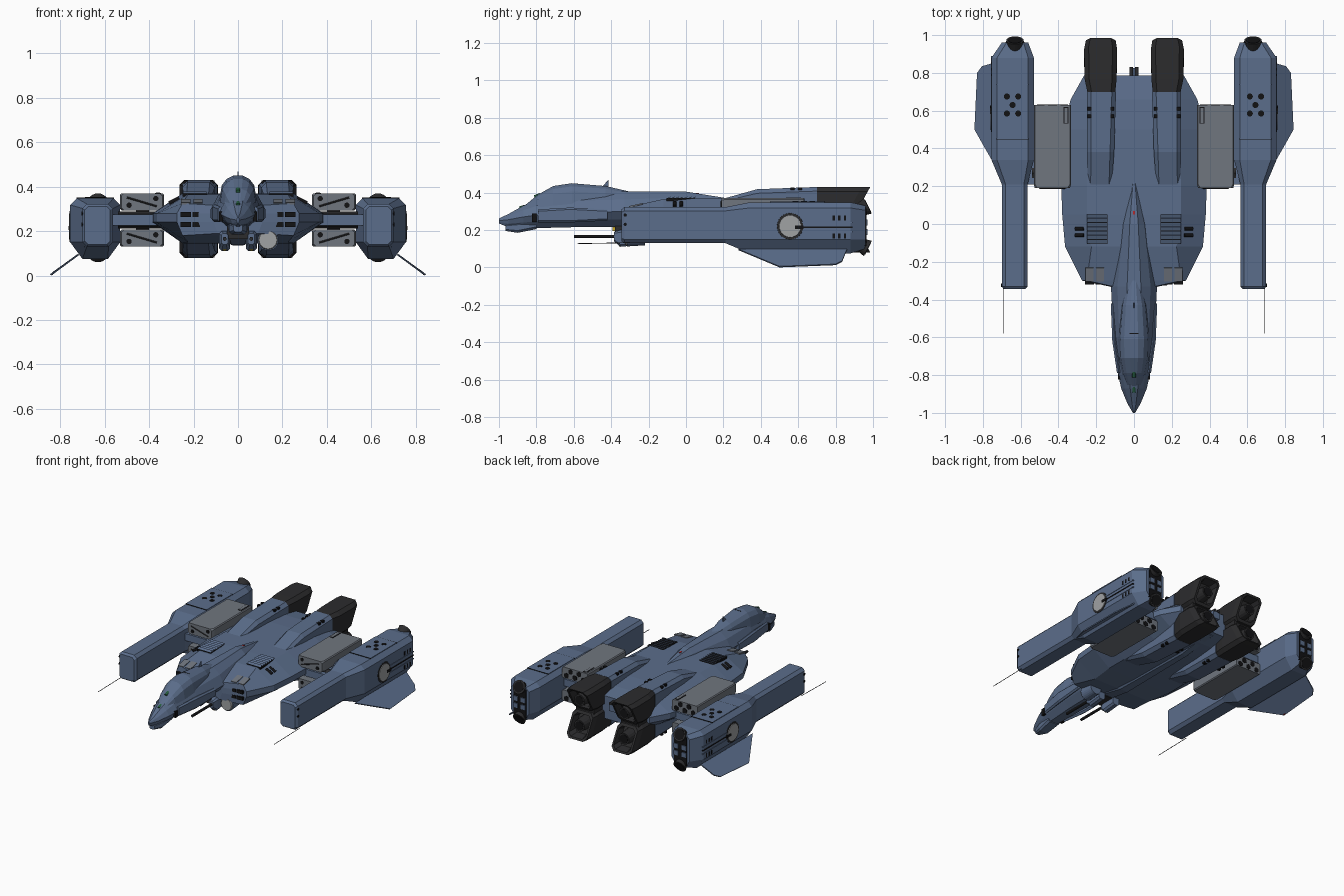
import bpy
import bmesh
from mathutils import Vector, Matrix

default_cube = bpy.data.objects.get("Cube")
if default_cube:
    bpy.data.objects.remove(default_cube)


def material(name, red, green, blue):
    mat = bpy.data.materials.new(name)
    mat.use_nodes = True
    color = (red, green, blue, 1)
    mat.diffuse_color = color
    mat.node_tree.nodes["Principled BSDF"].inputs["Base Color"].default_value = color
    return mat


HULL = material("hull_blue", .105, .155, .26)
GREY = material("panel_grey", .16, .18, .21)
PALE = material("pale_grey", .35, .36, .37)
DARK = material("engine_black", .025, .025, .027)
BLACK = material("recess_black", .006, .006, .007)
YELLOW = material("marker_yellow", .6, .4, .02)
GREEN = material("sensor_green", .02, .12, .05)
RED = material("marker_red", .5, .02, .02)


def finish(name, bm, mat, mirror=True):
    """Turn a bmesh into an object, mirrored to both sides by default."""
    bmesh.ops.recalc_face_normals(bm, faces=bm.faces)
    mesh = bpy.data.meshes.new(name)
    bm.to_mesh(mesh)
    bm.free()
    mesh.materials.append(mat)
    obj = bpy.data.objects.new(name, mesh)
    bpy.context.collection.objects.link(obj)
    if mirror:
        obj.modifiers.new("both_sides", 'MIRROR')
    return obj


def loft(name, rings, mat, mirror=True):
    """Skin a closed solid through matching rings of points."""
    bm = bmesh.new()
    loops = [[bm.verts.new(p) for p in ring] for ring in rings]
    for a, b in zip(loops, loops[1:]):
        for i in range(len(a)):
            j = (i + 1) % len(a)
            bm.faces.new((a[i], a[j], b[j], b[i]))
    bm.faces.new(loops[0])
    bm.faces.new(loops[-1])
    return finish(name, bm, mat, mirror)


def octagon(y, x0, x1, z0, z1, c, low=None):
    """Chamfered rectangle; low gives the lower chamfer its own width and height."""
    lx, lz = low or (c, c)
    return [(x0 + lx, y, z0), (x1 - lx, y, z0), (x1, y, z0 + lz), (x1, y, z1 - c),
            (x1 - c, y, z1), (x0 + c, y, z1), (x0, y, z1 - c), (x0, y, z0 + lz)]


def symmetric(y, half):
    """Full ring from the right half of a cross-section."""
    return [(x, y, z) for x, z in half] + [(-x, y, z) for x, z in reversed(half)]


def box(name, center, size, mat, mirror=True, tilt=0):
    bm = bmesh.new()
    xf = (Matrix.Translation(center) @ Matrix.Rotation(tilt, 4, 'X')
          @ Matrix.Diagonal((*size, 1)))
    bmesh.ops.create_cube(bm, size=1, matrix=xf)
    return finish(name, bm, mat, mirror)


def tube(name, start, end, r0, r1, mat, mirror=True, sides=16):
    start, end = Vector(start), Vector(end)
    axis = end - start
    xf = (Matrix.Translation((start + end) / 2)
          @ axis.to_track_quat('Z', 'Y').to_matrix().to_4x4())
    bm = bmesh.new()
    bmesh.ops.create_cone(bm, cap_ends=True, segments=sides, radius1=r0,
                          radius2=r1, depth=axis.length, matrix=xf)
    return finish(name, bm, mat, mirror)


# Long nose and tapering spine
nose = [(-1, .006, .235, .25, .262), (-.95, .035, .215, .255, .285),
        (-.87, .068, .21, .27, .33), (-.8, .083, .21, .28, .36),
        (-.6, .108, .215, .29, .4), (-.33, .122, .215, .3, .405),
        (0, .075, .25, .33, .405), (.25, .01, .3, .34, .365)]
loft("nose_fuselage", [symmetric(y, [(w * .35, lo), (w * .75, lo * .5 + mid * .5), (w, mid),
     (w * .72, mid * .4 + hi * .6), (w * .3, hi)]) for y, w, lo, mid, hi in nose], HULL, False)

# Canopy hump
canopy = [(-.87, .03, .30, .325), (-.79, .055, .32, .39), (-.71, .07, .33, .435),
          (-.61, .073, .34, .45), (-.43, .06, .34, .435), (-.3, .03, .35, .405)]
loft("canopy", [symmetric(y, [(w * 1.15, lo), (w, lo * .4 + hi * .6),
     (w * .72, lo * .15 + hi * .85), (w * .3, hi)]) for y, w, lo, hi in canopy], HULL, False)
box("canopy_seam", (0, -.58, .447), (.05, .004, .004), BLACK, False)
loft("cheek_plate", [octagon(-.79, .07, .09, .24, .31, .01), octagon(-.62, .09, .115, .24, .32, .01),
                     octagon(-.42, .1, .123, .25, .31, .01)], HULL)
loft("chin_sensor", [octagon(-.965, -.02, .02, .195, .23, .008), octagon(-.9, -.04, .04, .185, .24, .012),
                     octagon(-.8, -.045, .045, .205, .25, .012)], HULL, False)
box("nose_port", (.077, -.81, .265), (.018, .025, .045), BLACK)
tube("canopy_lamp", (0, -.81, .376), (0, -.78, .388), .01, .01, GREEN, False)
tube("nose_lamp", (0, -.89, .315), (0, -.86, .326), .01, .01, GREEN, False)
loft("aerial_blade", [octagon(-.45, -.003, .003, .42, .43, .001),
                      octagon(-.415, -.003, .003, .42, .468, .001)], HULL, False)
box("spine_marker", (0, .06, .394), (.01, .02, .008), RED, False)

# Broad centre body with sloped flanks
body = [(-.335, .11, .09, .315, .19), (-.3, .275, .25, .325, .18), (-.12, .365, .225, .365, .15),
        (.05, .38, .25, .37, .145), (.2, .385, .25, .37, .145), (.5, .375, .23, .37, .145),
        (.66, .335, .21, .36, .155), (.785, .265, .19, .34, .18)]
loft("centre_body", [symmetric(y, [(a, lo), (w, .24), (w, .28), (a, hi)])
                     for y, w, a, hi, lo in body], HULL, False)
loft("belly_keel", [octagon(-.32, -.06, .06, .18, .25, .02), octagon(-.1, -.05, .05, .138, .2, .02),
                    octagon(.5, -.04, .04, .135, .2, .02), octagon(.76, -.03, .03, .17, .22, .01)], HULL, False)
box("tail_block", (0, .8, .29), (.05, .05, .05), HULL, False)
for side in (-1, 1):
    tube("tail_pipe", (side * .014, .78, .32), (side * .014, .83, .32), .01, .01, DARK, False)

# Front intakes with flush grey lips
for x in (.18, .235):
    for z in (.23, .275):
        box("intake_mouth", (x, -.308, z), (.048, .025, .022), BLACK)
    box("intake_lip", (x, -.268, .332), (.042, .075, .008), GREY, tilt=.22)

# Dorsal louvres, open towards the tail
box("louvre_recess", (.195, -.025, .363), (.11, .16, .014), BLACK)
for i in range(7):
    box("louvre_slat", (.195, -.092 + i * .0225, .373), (.105, .021, .003), HULL, tilt=.4)
for y in (-.025, -.06):
    tube("flank_vent", (.265, y, .347), (.31, y, .325), .01, .01, BLACK)

# Stacked engines, the lower pair being the upper pair flipped
for level, flip in (("upper", 1), ("lower", -1)):
    def level_ring(y, x0, x1, z0, z1, c, rake=0):
        """Octagon of this level, raked forward towards the waist."""
        return [(x, yy - rake * (.43 - z), .255 + flip * (z - .255))
                for x, yy, z in octagon(y, x0, x1, z0, z1, c)]
    loft(level + "_engine_fairing", [
        level_ring(.12, .125, .24, .3, .345, .01), level_ring(.38, .105, .25, .28, .418, .022),
        level_ring(.7, .095, .25, .262, .43, .022)], HULL)
    loft(level + "_engine_block", [
        level_ring(.69, .1, .245, .262, .429, .022), level_ring(.77, .092, .262, .258, .431, .024),
        level_ring(.94, .09, .264, .258, .431, .024, .55), level_ring(.985, .097, .255, .262, .43, .024, .55),
        level_ring(.985, .11, .24, .28, .418, .02, .55), level_ring(.93, .12, .23, .29, .408, .02, .55)], DARK)
    zc = .255 + flip * .09
    tube(level + "_engine_nozzle", (.175, .85, zc), (.175, .945, zc), .048, .04, DARK)
    tube(level + "_nozzle_throat", (.175, .93, zc), (.175, .947, zc), .031, .031, BLACK)
    for x in (.115, .235):
        for y in (.57, .61):
            box("engine_vent", (x, y, .255 + flip * .166), (.02, .02, .014), BLACK)
box("engine_waist", (.175, .78, .255), (.14, .2, .06), DARK)

# Wing bridge from body to pods
box("wing_bridge", (.44, .41, .25), (.26, .4, .05), HULL)
for y in (.27, .42, .56):
    tube("bridge_strut", (.34, y, .25), (.54, y, .25), .038, .038, DARK, sides=8)

# Launcher boxes above and below the bridge
for level, low, high in (("upper", .293, .37), ("lower", .13, .207)):
    mid = (low + high) / 2
    loft(level + "_launcher", [octagon(.19, .34, .525, low, high, .012),
         octagon(.21, .333, .53, low, high, .006), octagon(.63, .333, .53, low, high, .006)], GREY)
    for i in range(5):
        z = mid + (.017 if i % 2 else -.017)
        tube("launch_tube", (.365 + i * .033, .61, z), (.365 + i * .033, .633, z), .019, .019, BLACK, sides=6)
    for x, z in ((.37, mid + .015), (.49, mid - .015)):
        tube("launcher_cap", (x, .187, z), (x, .2, z), .012, .012, BLACK)
    tube("launcher_rail", (.365, .188, mid - .02), (.5, .188, mid + .02), .004, .004, DARK, sides=6)
    box("launcher_pylon", (.43, .4, (mid + .25) / 2), (.06, .25, .05), DARK)
box("latch_frame", (.36, .575, .3705), (.026, .088, .003), BLACK)
box("launcher_latch", (.36, .575, .371), (.018, .08, .006), GREY)

# Outer pods
belly = (.055, .075)
loft("outer_pod", [octagon(-.345, .575, .69, .14, .31, .015), octagon(-.33, .563, .7, .13, .322, .02),
     octagon(.21, .563, .7, .13, .322, .02), octagon(.34, .53, .755, .075, .348, .03, belly),
     octagon(.88, .53, .755, .075, .348, .03, belly),
     octagon(.96, .56, .7, .1, .33, .025, (.035, .05))], HULL)
box("pod_top_panel", (.643, .595, .349), (.165, .29, .006), HULL)
for y in (.45, .74):
    box("pod_seam", (.643, y, .349), (.168, .004, .006), BLACK)
for x, y in ((0, 0), (.03, .045), (-.03, .045), (.03, -.045), (-.03, -.045)):
    tube("pod_port", (.643 + x, .63 + y, .345), (.643 + x, .63 + y, .354), .016, .016, BLACK)
tube("pod_disc_rim", (.75, .557, .22), (.757, .557, .22), .072, .07, DARK, sides=24)
tube("pod_disc", (.75, .557, .22), (.76, .557, .22), .062, .058, PALE, sides=24)
box("disc_pivot", (.758, .605, .215), (.01, .045, .018), BLACK)
for z in (.19, .215, .24):
    box("pod_side_rail", (.753, .755, z), (.01, .27, .007), BLACK if z == .215 else HULL)
for y in (.79, .82, .85):
    for z in (.265, .168):
        box("pod_side_vent", (.754, y, z), (.005, .013, .026), BLACK)
for z in (.23, .28):
    tube("pod_front_light", (.685, -.325, z), (.703, -.325, z), .009, .009, BLACK, sides=8)
tube("pod_antenna", (.692, -.58, .127), (.692, -.3, .132), .002, .002, DARK, sides=6)

# Pod tail thrusters
box("pod_tail_recess", (.63, .958, .215), (.1, .012, .2), BLACK)
for x in (.6, .66):
    for z in (.19, .24):
        box("tail_cell", (x, .964, z), (.035, .012, .032), HULL)
for flip in (1, -1):
    z = .215 + flip * .1
    tube("pod_thruster", (.63, .91, z - flip * .018), (.63, .972, z + flip * .014), .03, .046, DARK, sides=20)
    tube("thruster_throat", (.63, .96, z + flip * .008), (.63, .974, z + flip * .015), .034, .036, BLACK, sides=20)

# Slanted outer fins
fin = [(.715, .28, .092), (.84, .5, 0), (.826, .8, .012), (.80, .835, .03), (.715, .86, .092)]
loft("outer_fin", [fin, [(x + .005, y, z + .006) for x, y, z in fin]], HULL)
box("fin_lamp", (.836, .51, .006), (.006, .02, .008), RED)

# Chin guns and round sensor drum
box("gun_mount", (0, -.32, .195), (.1, .12, .06), DARK, False)
loft("gun_housing", [octagon(-.385, .045, .075, .14, .19, .008), octagon(-.35, .035, .085, .11, .2, .012),
                     octagon(-.25, .035, .085, .12, .2, .012)], HULL)
tube("gun_barrel", (.06, -.6, .165), (.06, -.36, .165), .009, .009, DARK, sides=10)
tube("gun_marker", (.06, -.358, .125), (.06, -.34, .125), .012, .012, YELLOW)
box("chin_marker", (.012, -.385, .21), (.01, .015, .03), YELLOW, False)
tube("sensor_drum", (.135, -.315, .16), (.135, -.22, .16), .048, .042, HULL, False, 24)
tube("sensor_lens", (.135, -.325, .16), (.135, -.31, .16), .04, .045, PALE, False, 24)
box("sensor_arm", (.11, -.26, .2), (.03, .05, .06), HULL, False)
